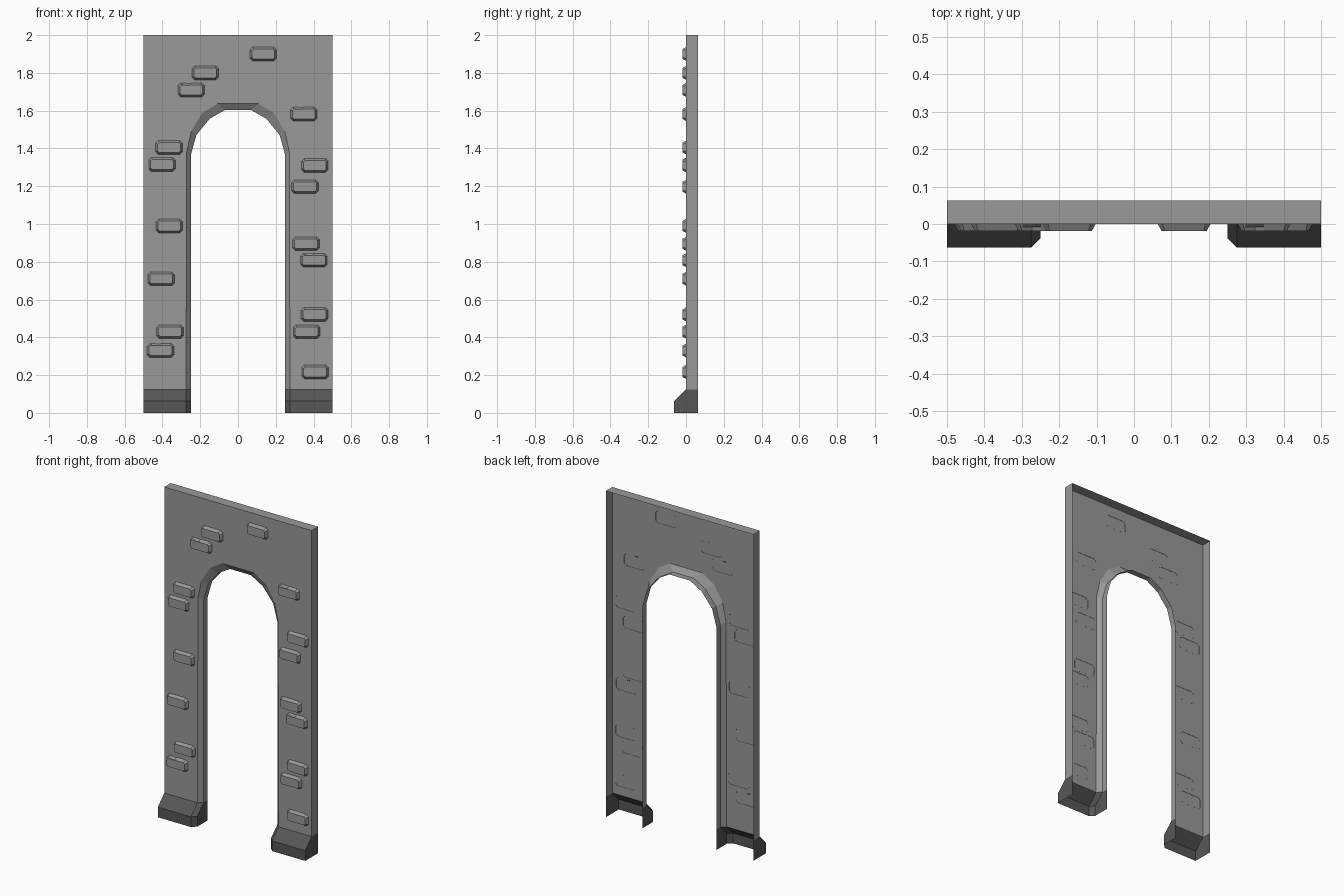
import bpy, bmesh

if "Cube" in bpy.data.objects:
    bpy.data.objects.remove(bpy.data.objects["Cube"])


def grey(name, v):
    m = bpy.data.materials.new(name)
    m.diffuse_color = (v, v, v, 1)
    m.use_nodes = True
    m.node_tree.nodes["Principled BSDF"].inputs["Base Color"].default_value = m.diffuse_color
    return m


STONE = grey("stone_grey", 0.32)
DARK = grey("dark_grey", 0.095)


def finish(bm, name, material):
    # Consistent normals with the open shell facing forward (-y)
    bmesh.ops.recalc_face_normals(bm, faces=bm.faces[:])
    bm.normal_update()
    if sum(f.normal.y * f.calc_area() for f in bm.faces) > 0:
        bmesh.ops.reverse_faces(bm, faces=bm.faces[:])
    me = bpy.data.meshes.new(name)
    bm.to_mesh(me)
    bm.free()
    me.materials.append(material)
    ob = bpy.data.objects.new(name, me)
    bpy.context.collection.objects.link(ob)
    return ob


def loft(bm, rows, closed=False):
    # Join rows of points with quads, returning the vertex rows
    rows = [[bm.verts.new(p) for p in r] for r in rows]
    n = len(rows[0])
    for a, b in zip(rows, rows[1:]):
        for i in range(n if closed else n - 1):
            j = (i + 1) % n
            bm.faces.new((a[i], a[j], b[j], b[i]))
    return rows


BACK, FOOT, BEVEL = 0.0625, 0.125, 0.025


def mirrored(half):
    return half + [(-x, z) for x, z in reversed(half)]


# Wall: front sheet, bevelled arch lining and outer return, open at the back
rim = mirrored([(-0.275, FOOT), (-0.272, 1.38), (-0.248, 1.49), (-0.19, 1.587), (-0.108, 1.637)])
lining = mirrored([(-0.25, FOOT), (-0.25, 1.365), (-0.22, 1.472), (-0.15, 1.557), (-0.07, 1.603)])
outer = [(-0.5, FOOT), (-0.5, 2), (0.5, 2), (0.5, FOOT)]
bm = bmesh.new()
arch = loft(bm, [[(x, 0, z) for x, z in rim],
                 [(x, BEVEL, z) for x, z in lining],
                 [(x, BACK, z) for x, z in lining]])
edge = loft(bm, [[(x, y, z) for x, z in outer] for y in (0, BACK)])
front = bm.faces.new(edge[0] + arch[0][::-1])
# Share the front sheet's edges with its returns, then split it cleanly
bmesh.ops.triangulate(bm, faces=[front])
finish(bm, "arch_wall", STONE)

# Plinths: hollow feet with sloped tops and a bevelled inner corner
for side, label in ((-1, "left"), (1, "right")):
    bm = bmesh.new()
    rows = []
    for z, y in ((0, -0.0625), (0.0625, -0.0625), (FOOT, 0)):
        plan = [(0.5, BACK), (0.5, y), (0.275, y), (0.25, y + BEVEL), (0.25, BACK)]
        rows.append([(side * px, py, z) for px, py in plan])
    loft(bm, rows)
    finish(bm, "plinth_" + label, DARK)


# Raised stones: chamfered octagonal outline, some with a chip in the top edge
def stone(index, cx, cz, chipped):
    def ring(w, h, c, y, dip):
        pts = [(-w, -h + c), (-w + c, -h), (w - c, -h), (w, -h + c), (w, h - c), (w - c, h)]
        if chipped:
            pts += [(0.0, h), (-0.025, h - dip), (-0.05, h)]
        pts += [(-w + c, h), (-w, h - c)]
        return [(cx + x, y, cz + z) for x, z in pts]
    bm = bmesh.new()
    rings = [ring(0.071, 0.037, 0.014, 0.001, 0), ring(0.060, 0.026, 0.008, -0.019, 0.013)]
    if chipped:
        rings.insert(1, ring(0.066, 0.032, 0.0113, -0.008, 0.017))
    rows = loft(bm, rings, closed=True)
    cap = bm.faces.new(rows[-1])
    bmesh.ops.triangulate(bm, faces=[cap])
    finish(bm, f"stone_{index}", STONE)


whole = [(0.134, 1.90), (-0.173, 1.80), (-0.365, 1.405), (-0.402, 1.315), (0.407, 1.31),
         (0.355, 1.197), (-0.364, 0.99), (0.36, 0.895), (-0.407, 0.71), (0.405, 0.521),
         (0.363, 0.43), (-0.36, 0.43), (0.408, 0.217)]
chips = [(-0.248, 1.71), (0.348, 1.582), (0.402, 0.808), (-0.41, 0.33)]
for i, (x, z) in enumerate(whole + chips):
    stone(i + 1, x, z, i >= len(whole))
